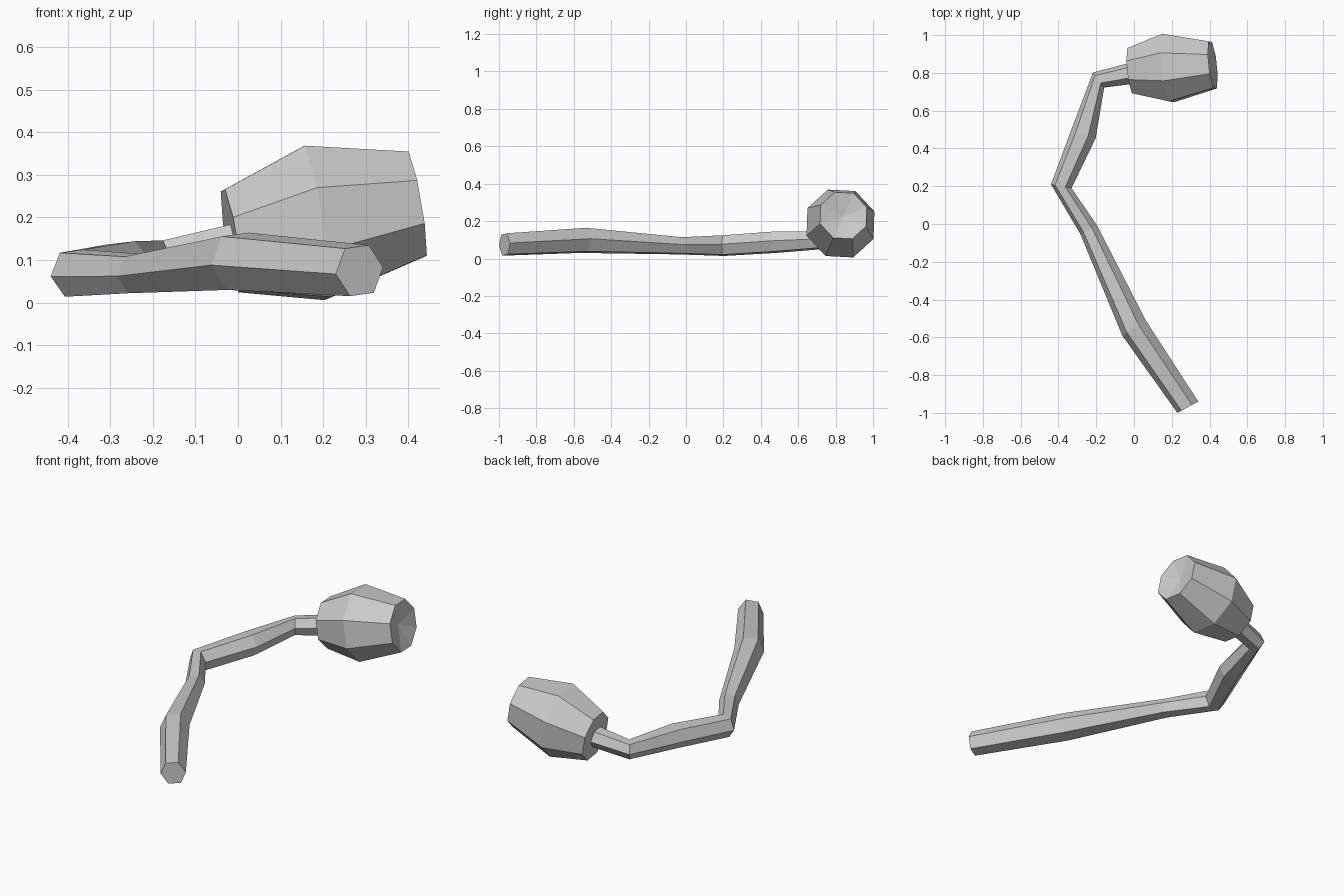
import bpy, bmesh, math
from mathutils import Vector

if "Cube" in bpy.data.objects:
    bpy.data.objects.remove(bpy.data.objects["Cube"])


def loft(name, rings, end_dip=None):
    """Skin a list of vertex rings, close both ends; end_dip makes the last cap a shallow fan."""
    bm = bmesh.new()
    loops = [[bm.verts.new(p) for p in ring] for ring in rings]
    n = len(loops[0])
    for a, b in zip(loops, loops[1:]):
        for i in range(n):
            j = (i + 1) % n
            bm.faces.new((a[i], a[j], b[j], b[i]))
    bm.faces.new(loops[0][::-1])
    last = loops[-1]
    if end_dip is None:
        bm.faces.new(last)
    else:
        tip = bm.verts.new(end_dip)
        for i in range(n):
            bm.faces.new((last[i], last[(i + 1) % n], tip))
    bmesh.ops.recalc_face_normals(bm, faces=bm.faces)
    me = bpy.data.meshes.new(name)
    bm.to_mesh(me)
    bm.free()
    ob = bpy.data.objects.new(name, me)
    bpy.context.collection.objects.link(ob)
    return ob


def ring(center, side, up, sides, phase):
    angles = [math.radians(phase) + math.tau * k / sides for k in range(sides)]
    return [center + side * math.cos(a) + up * math.sin(a) for a in angles]


# Bent six-sided handle: centre, sideways half-width in plan, half-height
handle = [
    ((0.285, -0.97, 0.075), (0.056, 0.030), 0.065),
    ((0.00, -0.55, 0.097), (0.063, 0.040), 0.073),
    ((-0.24, -0.03, 0.068), (0.045, 0.022), 0.050),
    ((-0.385, 0.20, 0.069), (0.055, -0.010), 0.060),
    ((-0.268, 0.475, 0.087), (0.066, -0.020), 0.062),
    ((-0.188, 0.762, 0.100), (0.030, -0.040), 0.050),
    ((0.00, 0.80, 0.138), (0.010, -0.057), 0.055),
]
loft("handle", [ring(Vector(c), Vector((*s, 0)), Vector((0, 0, u)), 6, 7)
                for c, s, u in handle])

# Eight-sided barrel head along a slightly tilted axis
axis = Vector((1, 0.11, 0.17)).normalized()
side = Vector((0, 0, 1)).cross(axis).normalized()
up = axis.cross(side)
head = [
    ((-0.015, 0.81, 0.145), 0.130),
    ((0.18, 0.826, 0.187), 0.195),
    ((0.417, 0.842, 0.23), 0.134),
]
loft("head", [ring(Vector(c), side * r, up * r, 8, 19.5) for c, r in head],
     end_dip=Vector(head[-1][0]) - axis * 0.03)
